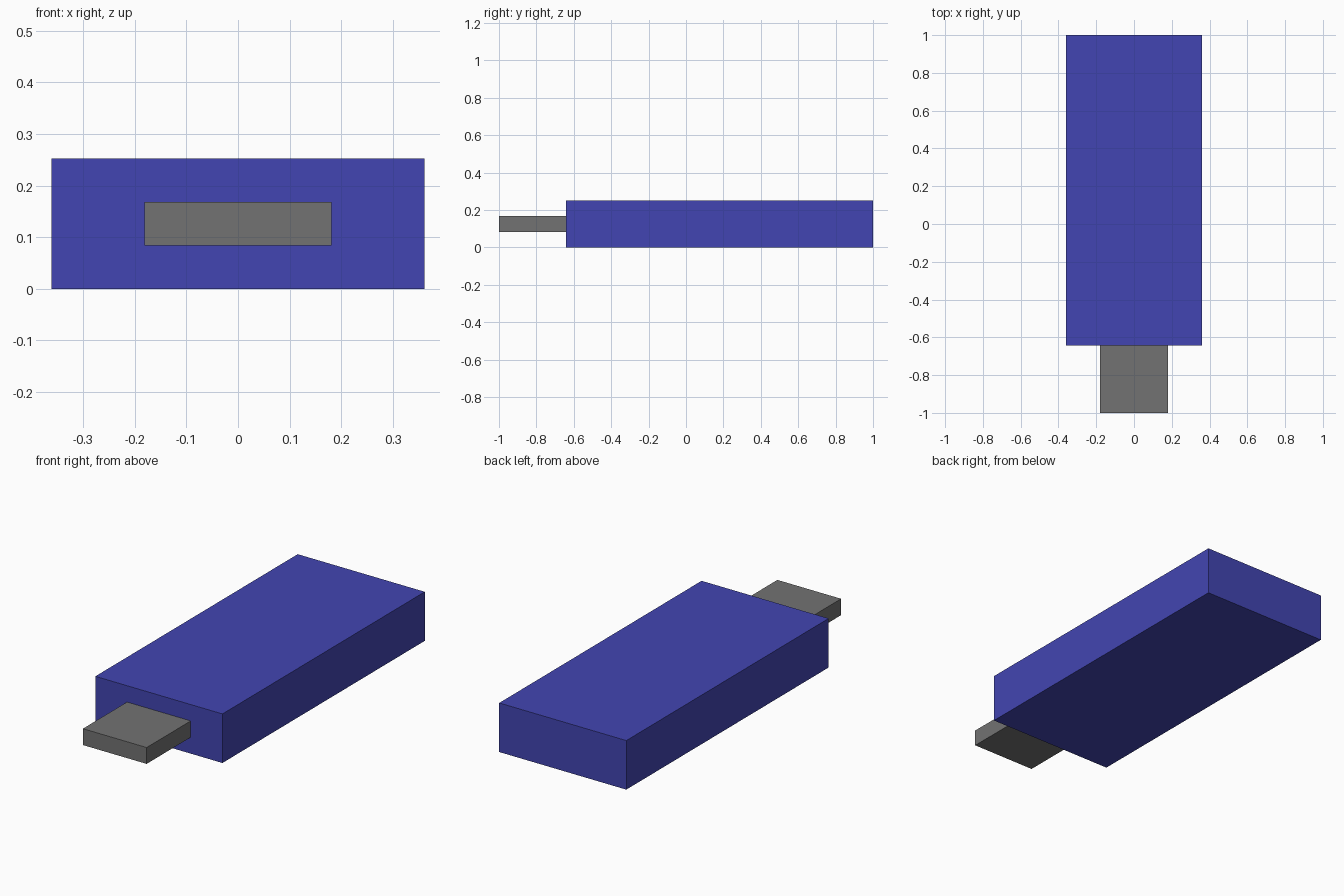
import bpy

if "Cube" in bpy.data.objects:
    bpy.data.objects.remove(bpy.data.objects["Cube"])


def material(name, rgb):
    mat = bpy.data.materials.new(name)
    mat.diffuse_color = (*rgb, 1.0)
    mat.use_nodes = True
    mat.node_tree.nodes["Principled BSDF"].inputs["Base Color"].default_value = mat.diffuse_color
    return mat


def box(name, lo, hi, mat):
    """Axis-aligned box between two corners."""
    centre = [(a + b) / 2 for a, b in zip(lo, hi)]
    bpy.ops.mesh.primitive_cube_add(size=1, location=centre)
    obj = bpy.context.object
    obj.name = name
    obj.scale = [b - a for a, b in zip(lo, hi)]
    bpy.ops.object.transform_apply(location=False, rotation=False, scale=True)
    obj.data.materials.append(mat)
    return obj


blue = material("blue plastic", (0.055, 0.06, 0.445))
grey = material("grey metal", (0.17, 0.17, 0.17))

# Drive casing
box("casing", (-0.361, -0.642, 0.0), (0.361, 1.0, 0.252), blue)

# Plug sticking out of the front
box("plug", (-0.181, -1.0, 0.084), (0.181, -0.642, 0.168), grey)
